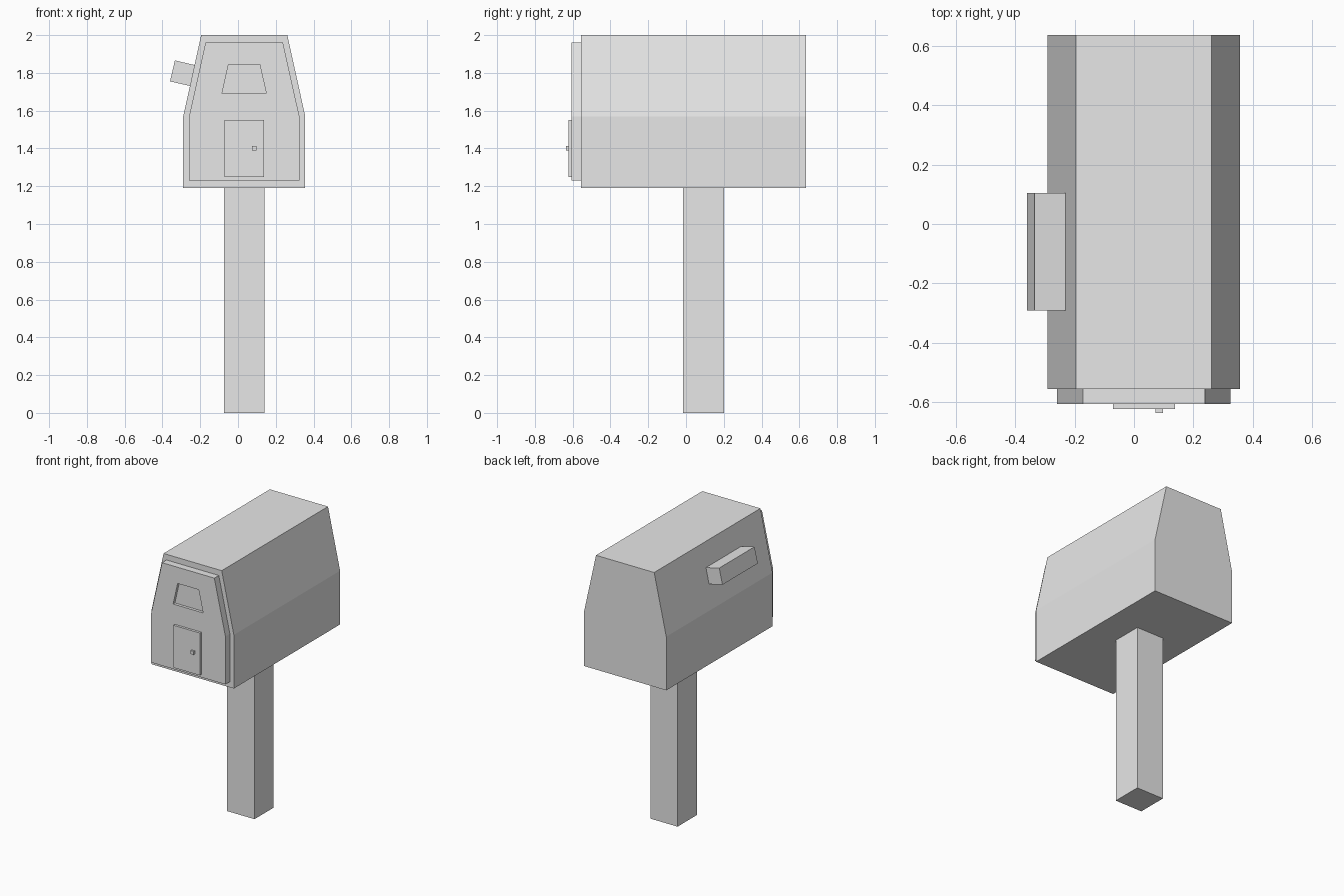
import bpy
import bmesh

if "Cube" in bpy.data.objects:
    bpy.data.objects.remove(bpy.data.objects["Cube"])

grey = bpy.data.materials.new("plain grey")
grey.diffuse_color = (0.8, 0.8, 0.8, 1.0)
grey.use_nodes = True
grey.node_tree.nodes["Principled BSDF"].inputs["Base Color"].default_value = grey.diffuse_color


def prism(name, profile, y0, y1):
    """Extrude an x-z profile along y from y0 to y1."""
    bm = bmesh.new()
    face = bm.faces.new([bm.verts.new((x, y0, z)) for x, z in profile])
    ext = bmesh.ops.extrude_face_region(bm, geom=[face])
    moved = [v for v in ext["geom"] if isinstance(v, bmesh.types.BMVert)]
    bmesh.ops.translate(bm, verts=moved, vec=(0, y1 - y0, 0))
    bmesh.ops.recalc_face_normals(bm, faces=bm.faces)
    mesh = bpy.data.meshes.new(name)
    bm.to_mesh(mesh)
    bm.free()
    mesh.materials.append(grey)
    obj = bpy.data.objects.new(name, mesh)
    bpy.context.collection.objects.link(obj)
    return obj


def box(name, x0, x1, y0, y1, z0, z1):
    return prism(name, [(x0, z0), (x1, z0), (x1, z1), (x0, z1)], y0, y1)


def barn(cx, half_base, half_top, z0, z_shoulder, z1):
    """Straight walls up to the shoulder, then sloping in to a flat top."""
    right = [(half_base, z0), (half_base, z_shoulder), (half_top, z1)]
    left = [(-x, z) for x, z in reversed(right)]
    return [(cx + x, z) for x, z in right + left]


CX = 0.033

# Post and mailbox body
box("post", CX - 0.107, CX + 0.107, -0.015, 0.20, 0.0, 1.19)
prism("mailbox_body", barn(CX, 0.323, 0.228, 1.19, 1.57, 2.0), -0.555, 0.635)

# Front panel with a recessed window
panel = prism("front_panel", barn(CX, 0.292, 0.205, 1.23, 1.57, 1.96), -0.605, -0.555)
cutter = prism("window_cutter",
               [(-0.085, 1.69), (0.15, 1.69), (0.115, 1.845), (-0.05, 1.845)],
               -0.70, -0.585)
cutter.hide_render = True
cutter.hide_set(True)
recess = panel.modifiers.new("window_recess", 'BOOLEAN')
recess.operation = 'DIFFERENCE'
recess.solver = 'EXACT'
recess.object = cutter

# Small door and its knob
box("door", CX - 0.104, CX + 0.104, -0.622, -0.605, 1.25, 1.55)
box("door_knob", 0.073, 0.097, -0.635, -0.622, 1.39, 1.414)

# Side flag block, square to the sloping wall
prism("side_flag", [(-0.36, 1.755), (-0.25, 1.73), (-0.228, 1.841), (-0.334, 1.866)],
      -0.29, 0.105)
